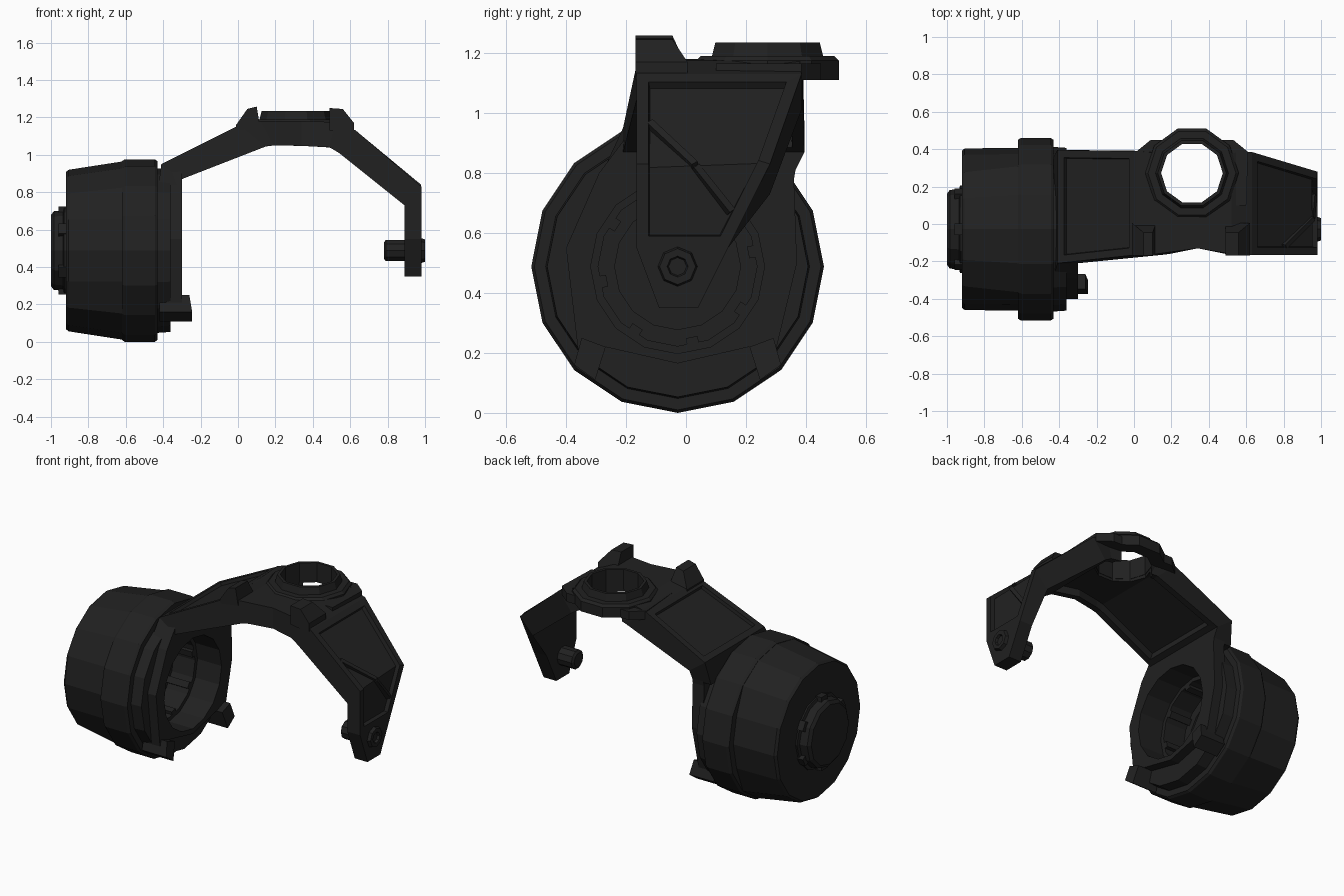
import bpy, bmesh, math
from mathutils import Vector

if "Cube" in bpy.data.objects:
    bpy.data.objects.remove(bpy.data.objects["Cube"])

CY, CZ = -0.028, 0.488          # drum axis runs along x through this point
dark = bpy.data.materials.new("dark_plastic")
dark.diffuse_color = (0.015, 0.015, 0.015, 1)
dark.use_nodes = True
dark.node_tree.nodes["Principled BSDF"].inputs["Base Color"].default_value = dark.diffuse_color


def finish(bm, name):
    bmesh.ops.remove_doubles(bm, verts=bm.verts, dist=1e-5)
    bmesh.ops.recalc_face_normals(bm, faces=bm.faces)
    me = bpy.data.meshes.new(name)
    bm.to_mesh(me)
    bm.free()
    ob = bpy.data.objects.new(name, me)
    bpy.context.collection.objects.link(ob)
    me.materials.append(dark)
    return ob


def lathe(name, prof, n, place, loop=False, radius=None):
    """Spin (along, r) points; place(along, u, v) maps to world."""
    bm = bmesh.new()
    rings = []
    for h, r in prof:
        ring = []
        for i in range(n):
            a = 2 * math.pi * i / n
            rr = radius(h, r, a) if radius else r
            ring.append(bm.verts.new(place(h, rr * math.cos(a), rr * math.sin(a))))
        rings.append(ring)
    m = len(rings)
    for k in range(m if loop else m - 1):
        a, b = rings[k], rings[(k + 1) % m]
        for i in range(n):
            j = (i + 1) % n
            bm.faces.new((a[i], a[j], b[j], b[i]))
    return finish(bm, name)


def prism(name, outline, lo, hi, place):
    bm = bmesh.new()
    a = [bm.verts.new(place(lo, *p)) for p in outline]
    b = [bm.verts.new(place(hi, *p)) for p in outline]
    bm.faces.new(a)
    bm.faces.new(b[::-1])
    for i in range(len(a)):
        j = (i + 1) % len(a)
        bm.faces.new((a[i], a[j], b[j], b[i]))
    return finish(bm, name)


def cut(ob, cutter):
    mod = ob.modifiers.new("hole", 'BOOLEAN')
    mod.operation, mod.object, mod.solver = 'DIFFERENCE', cutter, 'EXACT'
    bpy.context.view_layer.objects.active = ob
    bpy.ops.object.modifier_apply(modifier=mod.name)
    cutter.hide_render = True
    bpy.data.objects.remove(cutter)


def bar(name, p, q, w, t):
    p, q = Vector(p), Vector(q)
    d = (q - p).normalized()
    s = d.cross(Vector((0.75, 0, 0.66))).normalized()
    n = s.cross(d)
    return prism(name, [(-w, -t), (w, -t), (w, t), (-w, t)], 0, 1,
                 lambda k, u, v: p + (q - p) * k + s * u + n * v)


def around(name, count, start, r0, r1, half, lo, hi):
    """Blocks repeated around the drum axis."""
    for i in range(count):
        a = math.radians(start + 360 / count * i)
        c, s = math.cos(a), math.sin(a)
        prism(name, [(r0, -half), (r1, -half), (r1, half), (r0, half)], lo, hi,
              lambda h, u, v: on_axis(h, u * c - v * s, u * s + v * c))


def on_axis(h, u, v): return (h, CY + u, CZ + v)
def yz(x, y, z): return (x, y, z)
def xz(y, x, z): return (x, y, z)
def socket(h, u, v): return (0.31 + u, 0.272 + v, h)


# drum housing, flared on its top and bottom quarters, open towards +x
def flare(h, r, a):
    return 0.476 if (h, r) == (-0.62, 0.435) and abs(math.sin(a)) > 0.6 else r


lathe("drum_housing", [(-0.92, 0), (-0.92, 0.42), (-0.905, 0.432), (-0.62, 0.435),
      (-0.62, 0.478), (-0.605, 0.488), (-0.445, 0.488), (-0.43, 0.478), (-0.43, 0.44),
      (-0.36, 0.435), (-0.36, 0.29), (-0.47, 0.29), (-0.47, 0.265), (-0.62, 0.265),
      (-0.62, 0.21), (-0.70, 0.21), (-0.70, 0)], 16, on_axis, radius=flare)
around("inner_rib", 8, 11.25, 0.24, 0.285, 0.02, -0.63, -0.47)

# end cap with a stepped collar and lugs
lathe("end_cap", [(-0.90, 0), (-0.90, 0.235), (-0.93, 0.235), (-0.935, 0.215),
      (-0.985, 0.21), (-1.0, 0.19), (-1.0, 0)], 12, on_axis)
around("cap_lug", 6, 30, 0.19, 0.235, 0.03, -0.96, -0.91)

# face plate around the drum opening
plate = prism("face_plate", [(-0.20, 0.92), (-0.29, 0.80), (-0.40, 0.55), (-0.36, 0.21),
              (-0.27, 0.22), (CY, 0.165), (0.21, 0.22), (0.30, 0.21), (0.37, 0.5),
              (0.36, 0.78), (0.385, 0.92)], -0.38, -0.30, yz)
cut(plate, lathe("plate_cutter", [(-0.6, 0), (-0.6, 0.29), (0, 0.29), (0, 0)], 16, on_axis))

# lower stop tabs, mirrored about the drum axis, wedge shaped towards +x
for m in (-1, 1):
    tab = prism("stop_tab", [(CY + m * y, z) for y, z in
                [(0.345, 0.16), (0.275, 0.11), (0.24, 0.22), (0.32, 0.25)]], -0.42, -0.245, yz)
    for v in tab.data.vertices:
        if v.co.x > -0.3 and v.co.z > 0.2:
            v.co.x = -0.26

# bridge arm: stations of outer x,z, inner x,z, y range
stations = [(-0.43, 0.80, -0.30, 0.80, -0.28, 0.36), (-0.41, 0.95, -0.30, 0.87, -0.21, 0.395),
            (0.01, 1.16, 0.15, 1.045, -0.165, 0.39), (0.12, 1.18, 0.19, 1.05, -0.16, 0.38),
            (0.34, 1.18, 0.34, 1.048, -0.13, 0.40), (0.52, 1.175, 0.49, 1.04, -0.16, 0.38),
            (0.63, 1.13, 0.54, 1.01, -0.165, 0.385), (0.98, 0.83, 0.89, 0.73, -0.165, 0.28),
            (0.98, 0.55, 0.89, 0.55, -0.165, 0.14), (0.98, 0.35, 0.89, 0.35, -0.09, 0.04)]
bm = bmesh.new()
secs = [[bm.verts.new(p) for p in ((ox, y0, oz), (ox, y1, oz), (ix, y1, iz), (ix, y0, iz))]
        for ox, oz, ix, iz, y0, y1 in stations]
sides = []
for a, b in zip(secs, secs[1:]):
    sides.append([bm.faces.new((a[i], a[(i + 1) % 4], b[(i + 1) % 4], b[i])) for i in range(4)])
bm.faces.new(secs[0])
bm.faces.new(secs[-1][::-1])
bmesh.ops.recalc_face_normals(bm, faces=bm.faces)
bm.normal_update()
# recessed panels: left slope, right slope with drop, underside of the bridge
for panel, depth in (([sides[1][0]], -0.02), ([sides[6][0], sides[7][0]], -0.025),
                     ([s[2] for s in sides[1:6]], -0.045)):
    bmesh.ops.inset_region(bm, faces=panel, thickness=0.04, use_boundary=True,
                           use_even_offset=True)
    bm.normal_update()
    bmesh.ops.inset_region(bm, faces=panel, thickness=0.004, depth=depth, use_boundary=True,
                           use_even_offset=True)
    bm.normal_update()
arm = finish(bm, "bridge_arm")

# web that widens the bridge towards the socket
web = prism("socket_web", [(0.01, 0.385), (0.09, 0.45), (0.53, 0.45), (0.61, 0.385),
            (0.6, 0.1), (0.03, 0.1)], 1.11, 1.165, lambda h, x, y: (x, y, h))
for ob in (arm, web):
    cut(ob, lathe("socket_cutter", [(0.8, 0), (0.8, 0.168), (1.4, 0.168), (1.4, 0)], 10, socket))

# diagonal brace in the right panel
bar("brace_upper", (0.80, -0.12, 0.96), (0.95, 0.03, 0.82), 0.012, 0.02)
bar("brace_lower", (0.95, 0.03, 0.82), (0.96, 0.15, 0.67), 0.012, 0.015)

# round socket on the bridge
lathe("socket_ring", [(1.11, 0.165), (1.11, 0.25), (1.175, 0.25), (1.19, 0.235), (1.19, 0.195),
      (1.235, 0.183), (1.235, 0.165)], 10, socket, loop=True)

# two horns at the front edge of the bridge
for name, outline in (("left_horn", [(-0.01, 1.13), (-0.01, 1.16), (0.05, 1.245), (0.10, 1.258),
                                     (0.118, 1.15)]),
                      ("right_horn", [(0.49, 1.13), (0.49, 1.25), (0.56, 1.245), (0.62, 1.17),
                                      (0.62, 1.11)])):
    horn = prism(name, outline, -0.168, 0.005, xz)
    for v in horn.data.vertices:
        if v.co.y > 0 and v.co.z > 1.2:
            v.co.y = -0.045

# pivot pin and its outer boss
lathe("pivot_pin", [(0.78, 0), (0.78, 0.045), (0.79, 0.06), (0.90, 0.06), (0.90, 0)], 10, on_axis)
lathe("pivot_boss", [(0.96, 0), (0.96, 0.072), (1.0, 0.06), (1.0, 0.035), (0.985, 0.03),
      (0.985, 0)], 8, on_axis)
